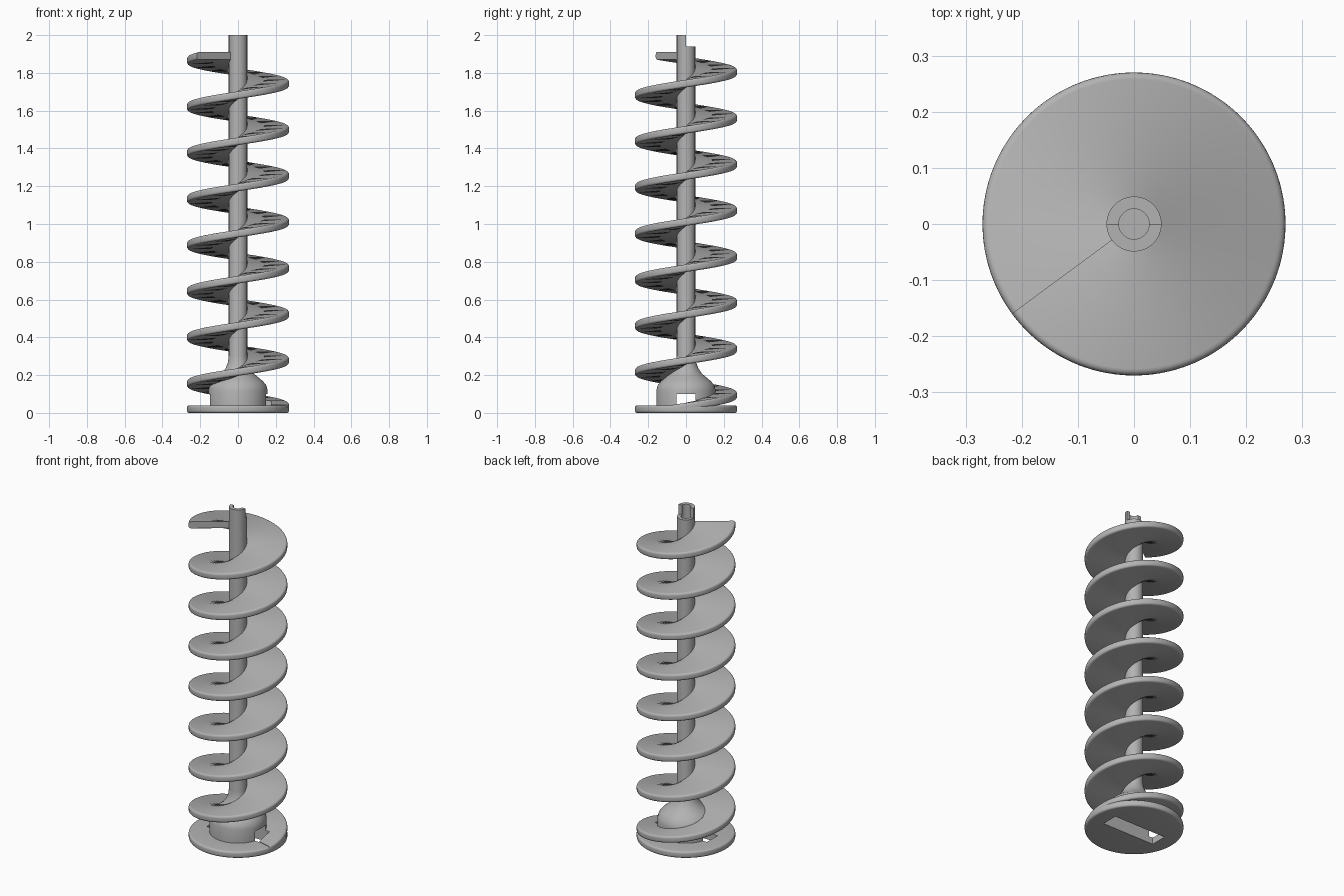
import bpy, bmesh
from math import cos, sin, radians, tau, ceil
from mathutils import Matrix

cube = bpy.data.objects.get("Cube")
if cube:
    bpy.data.objects.remove(cube, do_unlink=True)

RADIUS = 0.27        # outer radius of disc and flight
SHAFT = 0.049        # shaft radius
THICK = 0.04         # flight and disc thickness
FILLET = 0.012       # rounding of the rims
PITCH = 0.2443       # rise per turn

grey = bpy.data.materials.new("plain grey")
grey.use_nodes = True
colour = (0.45, 0.45, 0.45, 1)
grey.diffuse_color = colour
grey.node_tree.nodes["Principled BSDF"].inputs["Base Color"].default_value = colour


def make_object(name, bm):
    bmesh.ops.recalc_face_normals(bm, faces=bm.faces)
    mesh = bpy.data.meshes.new(name)
    bm.to_mesh(mesh)
    bm.free()
    mesh.materials.append(grey)
    obj = bpy.data.objects.new(name, mesh)
    bpy.context.collection.objects.link(obj)
    return obj


def rim(z):
    """Rounded outer edge of a plate whose underside is at height z."""
    pts = []
    for zc, start in ((z + FILLET, -90), (z + THICK - FILLET, 0)):
        for i in range(5):
            a = radians(start + i * 22.5)
            pts.append((RADIUS - FILLET + FILLET * cos(a), zc + FILLET * sin(a)))
    return pts


def lathe(name, profile, segments=96):
    bm = bmesh.new()
    verts = [bm.verts.new((r, 0, z)) for r, z in profile]
    edges = [bm.edges.new(pair) for pair in zip(verts, verts[1:])]
    bmesh.ops.spin(bm, geom=verts + edges, cent=(0, 0, 0), axis=(0, 0, 1),
                   angle=tau, steps=segments)
    bmesh.ops.remove_doubles(bm, verts=bm.verts, dist=0.0001)
    return make_object(name, bm)


def helix(name, section, start, end, z_at_zero, steps_per_turn=80):
    """Sweep a closed (radius, height) section along a rising spiral."""
    bm = bmesh.new()
    steps = ceil((end - start) / 360 * steps_per_turn)
    rings = []
    for i in range(steps + 1):
        a = radians(start + (end - start) * i / steps)
        lift = z_at_zero + PITCH * a / tau
        rings.append([bm.verts.new((r * cos(a), r * sin(a), z + lift)) for r, z in section])
    n = len(section)
    for a, b in zip(rings, rings[1:]):
        for j in range(n):
            k = (j + 1) % n
            bm.faces.new((a[j], a[k], b[k], b[j]))
    bm.faces.new(rings[0])
    bm.faces.new(rings[-1])
    return make_object(name, bm)


def box(name, size, centre):
    bm = bmesh.new()
    bmesh.ops.create_cube(bm, size=1, matrix=Matrix.Translation(centre) @ Matrix.Diagonal((*size, 1)))
    obj = make_object(name, bm)
    obj.hide_render = True
    return obj


def activate(obj):
    bpy.ops.object.select_all(action='DESELECT')
    obj.select_set(True)
    bpy.context.view_layer.objects.active = obj


def cut(obj, cutter):
    activate(obj)
    mod = obj.modifiers.new("cut", 'BOOLEAN')
    mod.operation = 'DIFFERENCE'
    mod.solver = 'EXACT'
    mod.object = cutter
    bpy.ops.object.modifier_apply(modifier=mod.name)


# Base disc, flared hub and bored shaft as one turned body
hub = [(0.157, THICK), (0.157, 0.12), (0.15, 0.145), (0.133, 0.167), (0.11, 0.186),
       (0.085, 0.207), (0.066, 0.235), (0.054, 0.265), (SHAFT, 0.3)]
bore = [(SHAFT, 2), (0.027, 2), (0.027, 1.8), (0, 1.8)]
core = lathe("core_shaft", [(0, 0)] + rim(0) + hub + bore)

# Spiral flight, its inner edge buried in the shaft
section = [(0.036, -THICK / 2)] + rim(-THICK / 2) + [(0.036, THICK / 2)]
flight = helix("spiral_flight", section, -15, 7 * 360 + 216.4, 0.033)

# Drive slot through the base, and the half step at the shaft top
slot = box("slot_cutter", (0.35, 0.1, 0.2), (0, 0, 0))
step = box("step_cutter", (0.2, 0.2, 0.2), (0, 0.1, 2.04))
cut(core, slot)
cut(flight, slot)
cut(core, step)
for cutter in (slot, step):
    bpy.data.objects.remove(cutter, do_unlink=True)

for obj in (core, flight):
    activate(obj)
    bpy.ops.object.shade_smooth_by_angle(angle=radians(35))
